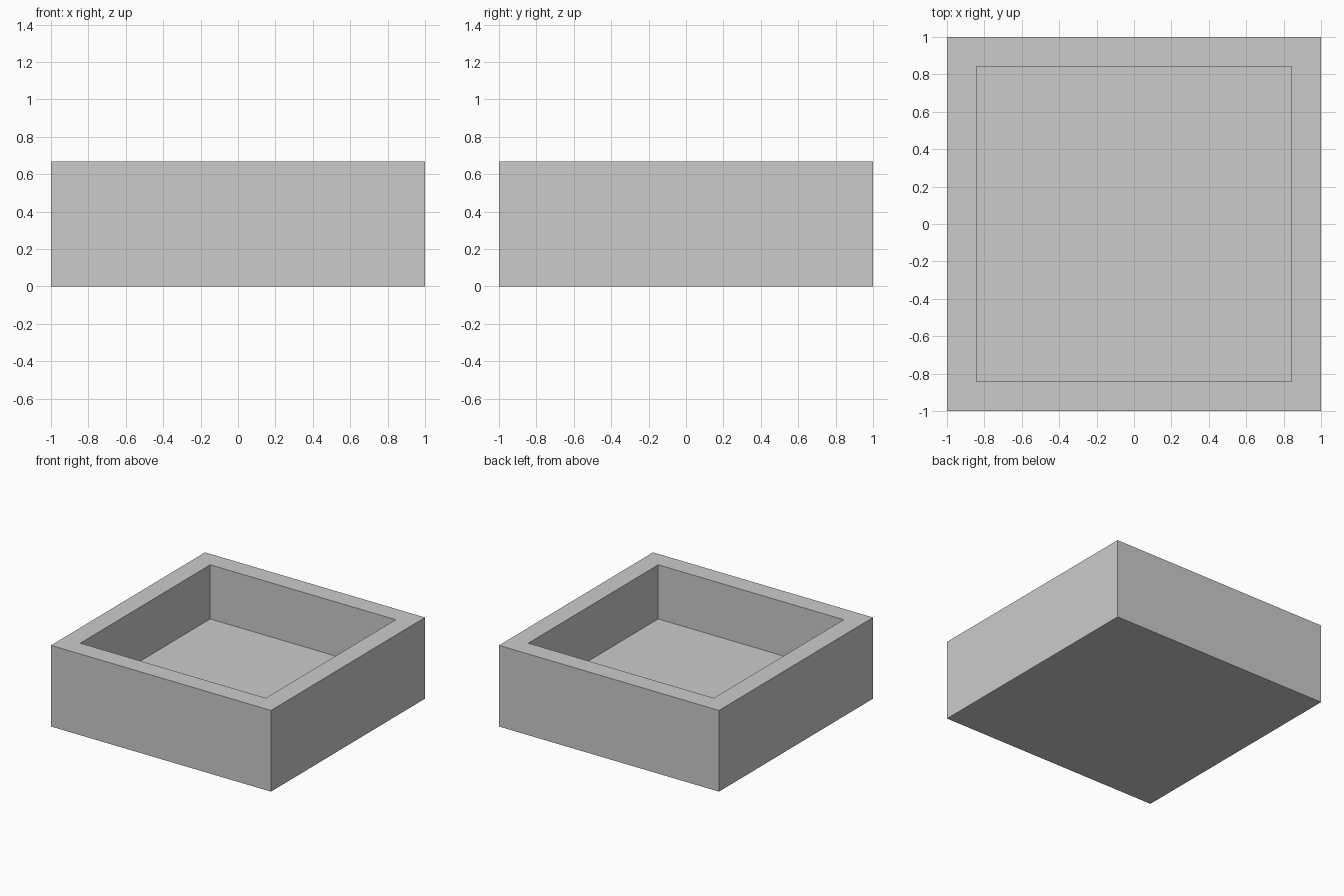
import bpy, bmesh
from mathutils import Matrix, Vector

if "Cube" in bpy.data.objects:
    bpy.data.objects.remove(bpy.data.objects["Cube"])

WIDTH, HEIGHT, WALL = 2.0, 0.667, 0.222

# Solid block standing on the ground
bm = bmesh.new()
bmesh.ops.create_cube(bm, size=1.0, matrix=Matrix.Translation((0, 0, HEIGHT / 2))
                      @ Matrix.Diagonal((WIDTH, WIDTH, HEIGHT, 1)))

# Rim: inset the top face
bm.normal_update()
top = max(bm.faces, key=lambda f: f.calc_center_median().z)
bmesh.ops.inset_region(bm, faces=[top], thickness=WALL)

# Recess: push the inner face down to leave a floor as thick as the walls
floor = bmesh.ops.extrude_discrete_faces(bm, faces=[top])["faces"][0]
bmesh.ops.translate(bm, verts=floor.verts, vec=Vector((0, 0, WALL - HEIGHT)))
bmesh.ops.recalc_face_normals(bm, faces=bm.faces)

mesh = bpy.data.meshes.new("square_tray")
bm.to_mesh(mesh)
bm.free()
bpy.context.collection.objects.link(bpy.data.objects.new("square_tray", mesh))
